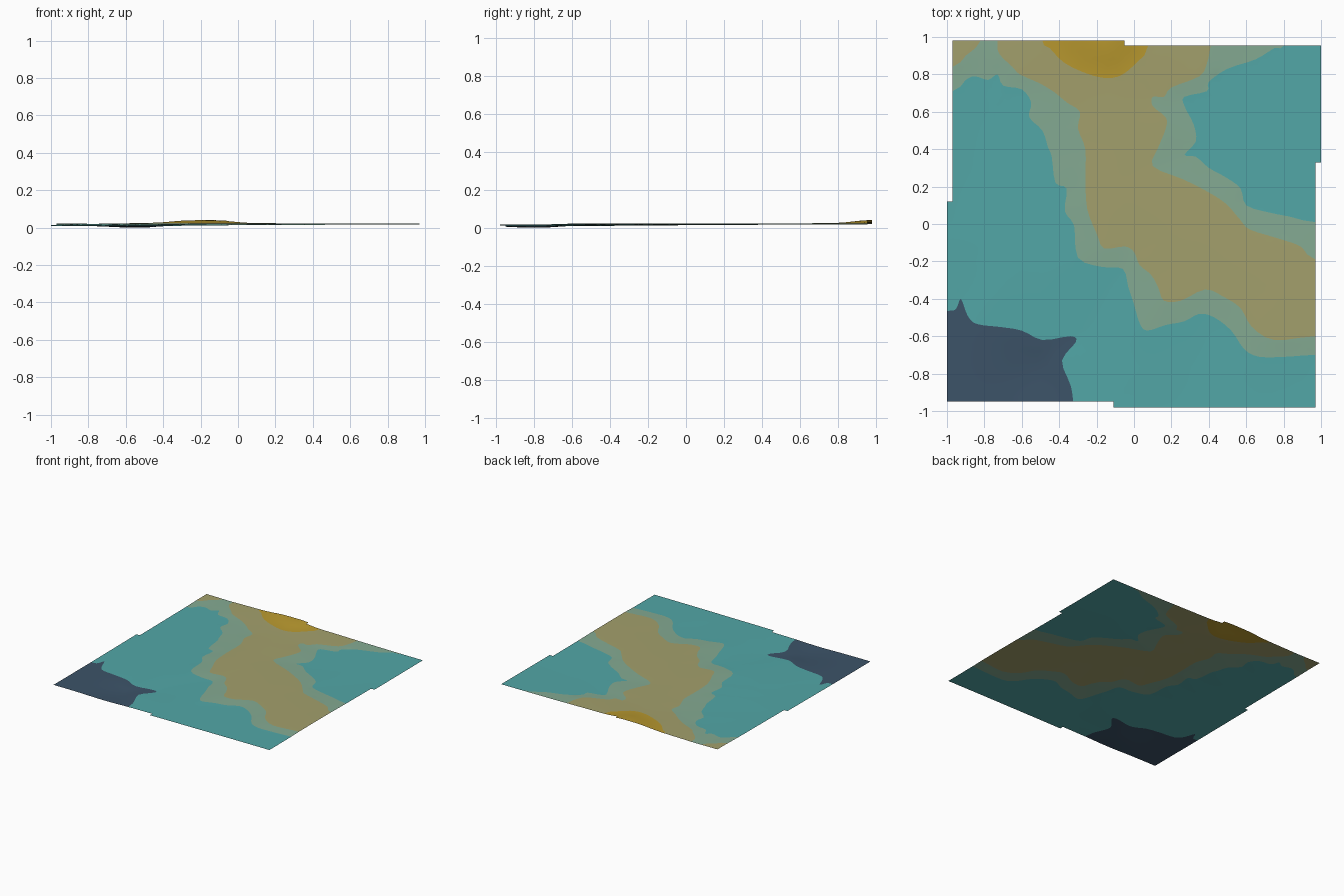
import bpy
import math
from mathutils import Vector, kdtree
from mathutils.geometry import delaunay_2d_cdt

cube = bpy.data.objects.get("Cube")
if cube:
    bpy.data.objects.remove(cube, do_unlink=True)


# Materials
def linear(channel):
    c = channel / 255
    return c / 12.92 if c <= 0.04045 else ((c + 0.055) / 1.055) ** 2.4


def make_material(name, hex_colour):
    colour = [linear(v) for v in bytes.fromhex(hex_colour)] + [1.0]
    material = bpy.data.materials.new(name)
    material.use_nodes = True
    material.diffuse_color = colour
    shader = material.node_tree.nodes["Principled BSDF"]
    shader.inputs["Base Color"].default_value = colour
    shader.inputs["Roughness"].default_value = 0.9
    return material


TEAL, SAGE, SAND, GOLD, NAVY = range(5)
materials = [
    make_material("teal_lowland", "52a7a7"),
    make_material("sage_slope", "84aa92"),
    make_material("sand_upland", "a3a06c"),
    make_material("gold_peak", "b9992f"),
    make_material("navy_basin", "3c5368"),
]

# Stepped border of the sheet
outline = [(-1, -.95), (-.11, -.95), (-.11, -.98), (.97, -.98), (.97, .33), (1, .33),
           (1, .955), (-.05, .955), (-.05, .98), (-.97, .98), (-.97, .12), (-1, .12)]

# Shorelines of each height band, running past the border where they leave the sheet
sage_shore = [
    (-1.3, .6), (-.97, .71), (-.9, .77), (-.85, .79), (-.78, .77), (-.73, .8), (-.7, .74),
    (-.6, .72), (-.55, .65), (-.56, .57), (-.49, .5), (-.46, .41), (-.44, .36), (-.42, .22),
    (-.36, .19), (-.37, .07), (-.32, -.01), (-.3, -.18), (-.17, -.23), (-.06, -.24),
    (-.03, -.34), (0, -.43), (.03, -.53), (.07, -.57), (.17, -.54), (.27, -.52), (.35, -.48),
    (.43, -.5), (.52, -.57), (.59, -.67), (.67, -.71), (.81, -.71), (.97, -.7), (1.3, -.7),
    (1.3, 0), (.97, .01), (.83, .04), (.73, .06), (.6, .1), (.57, .19), (.49, .25), (.4, .3),
    (.33, .36), (.27, .37), (.33, .44), (.32, .53), (.27, .63), (.27, .68), (.39, .71),
    (.4, .76), (.5, .83), (.65, .88), (.75, .94), (.81, .96), (1, 1.2), (-1.3, 1.2)]
sand_shore = [
    (-.73, 1.2), (-.73, .98), (-.72, .91), (-.65, .84), (-.61, .8), (-.5, .75), (-.42, .7),
    (-.36, .65), (-.29, .6), (-.3, .51), (-.26, .4), (-.26, .24), (-.25, .08), (-.2, -.05),
    (-.16, -.13), (-.05, -.12), (0, -.15), (.03, -.22), (.09, -.27), (.13, -.34),
    (.16, -.41), (.25, -.41), (.38, -.35), (.48, -.39), (.57, -.45), (.63, -.55),
    (.75, -.62), (.97, -.6), (1.3, -.6), (1.3, -.3), (.97, -.19), (.89, -.12), (.78, -.08),
    (.62, -.03), (.57, .02), (.49, .11), (.38, .18), (.26, .24), (.1, .31), (.13, .41),
    (.17, .51), (.17, .57), (.1, .63), (.1, .68), (.16, .68), (.2, .73), (.35, .79),
    (.39, .86), (.41, .955), (.45, 1.2)]
sand_corner = [(-1.3, .7), (-.97, .84), (-.9, .9), (-.82, .98), (-.75, 1.2), (-1.3, 1.2)]
gold_shore = [(-.5, 1.2), (-.49, .98), (-.45, .94), (-.37, .86), (-.24, .8), (-.14, .78),
              (-.06, .8), (.02, .87), (.07, .94), (.1, 1.2)]
navy_shore = [(-1.3, -.47), (-1, -.465), (-.95, -.45), (-.925, -.4), (-.89, -.49),
              (-.84, -.535), (-.72, -.55), (-.6, -.57), (-.49, -.62), (-.34, -.6),
              (-.31, -.63), (-.385, -.73), (-.34, -.86), (-.325, -.95), (-.3, -1.2),
              (-1.3, -1.2)]


# Curve helpers
def smooth_loop(points, steps=3):
    """Closed curve through the points."""
    pts = [Vector(p) for p in points]
    result = []
    for i in range(len(pts)):
        a, b, c, d = (pts[(i + k) % len(pts)] for k in (-1, 0, 1, 2))
        for s in range(steps):
            t = s / steps
            result.append(b + (c - a) * t / 2 + (a * 2 - b * 5 + c * 4 - d) * t * t / 2
                          + (b * 3 - a - c * 3 + d) * t ** 3 / 2)
    return result


def split_loop(points, spacing):
    """Closed straight-sided loop cut into short edges."""
    result = []
    for p, q in zip(points, points[1:] + points[:1]):
        p, q = Vector(p), Vector(q)
        count = max(1, round((q - p).length / spacing))
        result += [p.lerp(q, i / count) for i in range(count)]
    return result


def inside(p, loop):
    hit = False
    for a, b in zip(loop, loop[1:] + loop[:1]):
        if (a.y > p.y) != (b.y > p.y):
            if p.x < a.x + (p.y - a.y) * (b.x - a.x) / (b.y - a.y):
                hit = not hit
    return hit


def make_tree(loops):
    points = [p for loop in loops for p in loop]
    tree = kdtree.KDTree(len(points))
    for i, p in enumerate(points):
        tree.insert((p.x, p.y, 0), i)
    tree.balance()
    return tree


border = split_loop(outline, 0.04)
bands = {
    GOLD: [smooth_loop(gold_shore)],
    SAND: [smooth_loop(sand_shore), smooth_loop(sand_corner)],
    SAGE: [smooth_loop(sage_shore)],
    NAVY: [smooth_loop(navy_shore)],
}
trees = {band: make_tree(loops) for band, loops in bands.items()}


def band_at(p):
    for band, loops in bands.items():
        if any(inside(p, loop) for loop in loops):
            return band
    return TEAL


def height_at(p):
    d = {band: tree.find((p.x, p.y, 0))[2] for band, tree in trees.items()}

    def between(low, high):
        return d[low] / max(d[low] + d[high], 1e-6)

    band = band_at(p)
    if band == GOLD:
        t = min(1, d[GOLD] / 0.19)
        return 0.025 + 0.015 * t * t * (3 - 2 * t)
    if band == SAND:
        return 0.021 + 0.004 * between(SAND, GOLD)
    if band == SAGE:
        return 0.018 + 0.003 * between(SAGE, SAND)
    if band == TEAL:
        return 0.01 + 0.008 * between(NAVY, SAGE)
    dip = math.exp(-(p - Vector((-.55, -.8))).length_squared / 0.03)
    return 0.01 - 0.01 * dip * min(1, d[NAVY] / 0.1)


# Terrain sheet: grid points joined to the border and shorelines
points, edges = [], []
for loop in [border] + [loop for loops in bands.values() for loop in loops]:
    start, n = len(points), len(loop)
    points += loop
    edges += [(start + i, start + (i + 1) % n) for i in range(n)]

all_lines = make_tree([points])
step = 0.04
for i in range(-25, 26):
    for j in range(-25, 26):
        p = Vector(((i + 0.5 * (j % 2)) * step, j * step))
        if inside(p, border) and all_lines.find((p.x, p.y, 0))[2] > step * 0.45:
            points.append(p)

flat, _, triangles, *_ = delaunay_2d_cdt(points, edges, [], 0, 1e-5)
faces, colours = [], []
for tri in triangles:
    centre = sum((flat[i] for i in tri), Vector((0, 0))) / 3
    if inside(centre, border):
        faces.append(tri)
        colours.append(band_at(centre))

used = sorted({i for face in faces for i in face})
index = {old: new for new, old in enumerate(used)}
vertices = [(flat[i].x, flat[i].y, height_at(flat[i])) for i in used]

mesh = bpy.data.meshes.new("terrain_sheet")
mesh.from_pydata(vertices, [], [[index[i] for i in face] for face in faces])
for material in materials:
    mesh.materials.append(material)
for polygon, colour in zip(mesh.polygons, colours):
    polygon.material_index = colour
    polygon.use_smooth = True
mesh.update()
terrain = bpy.data.objects.new("terrain_sheet", mesh)
bpy.context.collection.objects.link(terrain)
